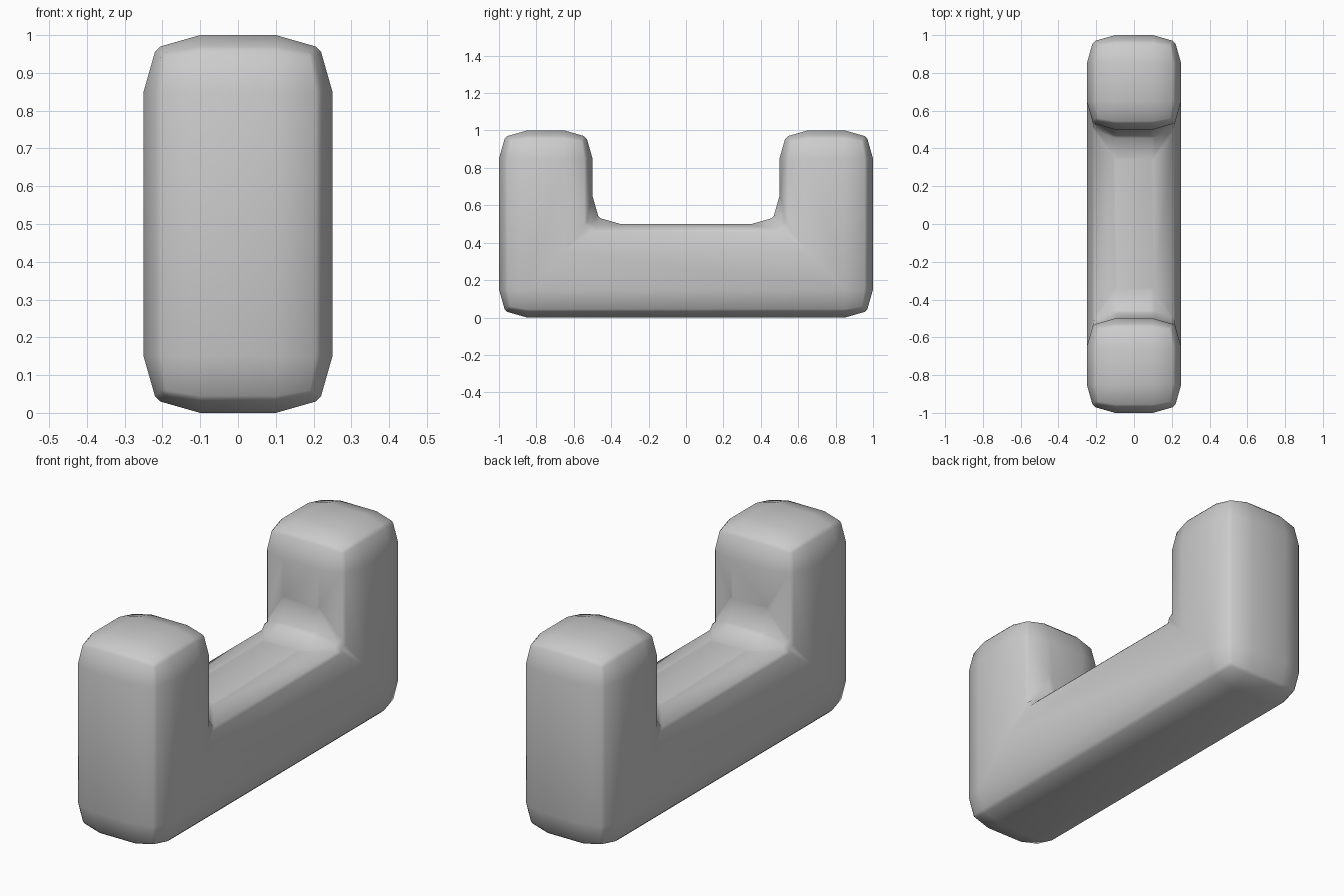
import bpy, bmesh

if "Cube" in bpy.data.objects:
    bpy.data.objects.remove(bpy.data.objects["Cube"])

# U-shaped profile (y, z), extruded across x
profile = [(-1, 0), (1, 0), (1, 1), (0.5, 1), (0.5, 0.5), (-0.5, 0.5), (-0.5, 1), (-1, 1)]
bm = bmesh.new()
face = bm.faces.new([bm.verts.new((-0.25, y, z)) for y, z in profile])
ext = bmesh.ops.extrude_face_region(bm, geom=[face])
moved = [g for g in ext["geom"] if isinstance(g, bmesh.types.BMVert)]
bmesh.ops.translate(bm, verts=moved, vec=(0.5, 0, 0))
bmesh.ops.recalc_face_normals(bm, faces=bm.faces[:])
mesh = bpy.data.meshes.new("u_block")
bm.to_mesh(mesh)
bm.free()
block = bpy.data.objects.new("u_block", mesh)
bpy.context.collection.objects.link(block)
mesh.shade_smooth()


def add_bevel(name, width, segments, prof):
    mod = block.modifiers.new(name, "BEVEL")
    mod.limit_method = "ANGLE"
    mod.angle_limit = 0.5236
    mod.width = width
    mod.segments = segments
    mod.profile = prof


# Broad two-step rounding, then a fine chamfer along the remaining ridges
add_bevel("broad_rounding", 0.15, 2, 0.605)
add_bevel("ridge_chamfer", 0.012, 1, 0.5)
